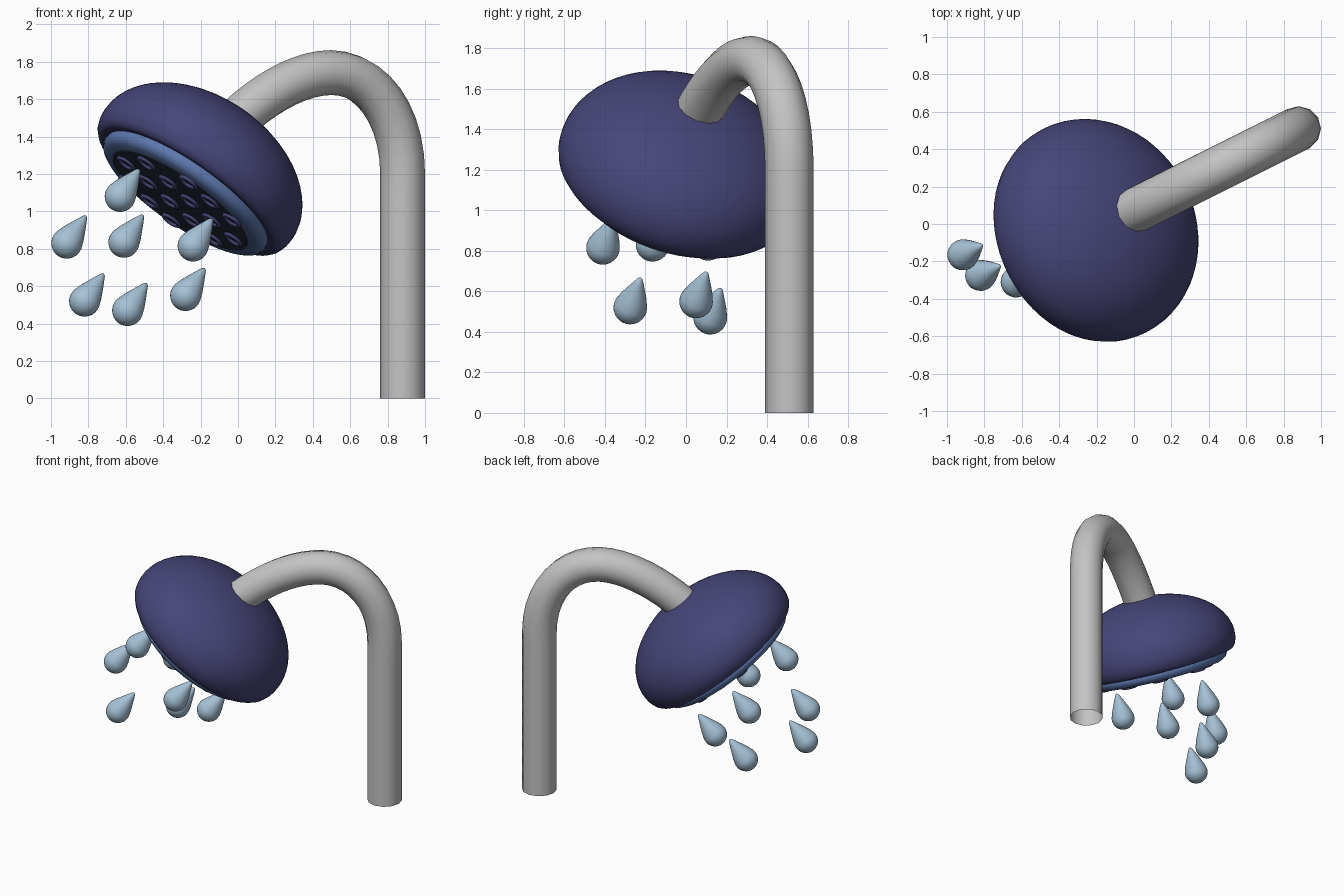
import bpy
import bmesh
import math
from mathutils import Vector

if "Cube" in bpy.data.objects:
    bpy.data.objects.remove(bpy.data.objects["Cube"], do_unlink=True)


def material(name, rgb):
    mat = bpy.data.materials.new(name)
    mat.use_nodes = True
    mat.diffuse_color = (*rgb, 1)
    mat.node_tree.nodes["Principled BSDF"].inputs["Base Color"].default_value = (*rgb, 1)
    return mat


NAVY = material("navy", (0.062, 0.06, 0.19))
BLUE = material("mid blue", (0.11, 0.19, 0.43))
SLATE = material("dark slate", (0.03, 0.045, 0.07))
GREY = material("light grey", (0.55, 0.55, 0.55))
WATER = material("water blue", (0.38, 0.54, 0.68))

YAW = math.atan(0.5)
TILT = (0, math.radians(38), YAW)
HEAD = Vector((-0.21, -0.035, 1.2))


def smooth(obj, angle=50):
    bpy.ops.object.select_all(action="DESELECT")
    obj.select_set(True)
    bpy.context.view_layer.objects.active = obj
    bpy.ops.object.shade_smooth_by_angle(angle=math.radians(angle))


def lathe(name, profile, mat, location, segments):
    """Spin an (r, z) profile about the tilted shower axis."""
    bm = bmesh.new()
    verts = [bm.verts.new((r, 0, z)) for r, z in profile]
    edges = [bm.edges.new(pair) for pair in zip(verts, verts[1:])]
    bmesh.ops.spin(bm, geom=verts + edges, cent=(0, 0, 0), axis=(0, 0, 1),
                   angle=math.tau, steps=segments, use_merge=False)
    bmesh.ops.remove_doubles(bm, verts=bm.verts, dist=0.0005)
    bmesh.ops.recalc_face_normals(bm, faces=bm.faces)
    mesh = bpy.data.meshes.new(name)
    bm.to_mesh(mesh)
    bm.free()
    mesh.materials.append(mat)
    obj = bpy.data.objects.new(name, mesh)
    bpy.context.collection.objects.link(obj)
    obj.location = location
    obj.rotation_euler = TILT
    smooth(obj)
    return obj


# Domed shell with a rounded lip
dome = [(0.61 * math.sin(a), 0.40 * math.cos(a))
        for a in (i * math.pi / 32 for i in range(17))]
lip = [(0.607, -0.04), (0.592, -0.085), (0.57, -0.11), (0.545, -0.115), (0.48, -0.1)]
lathe("shower_head", dome + lip, NAVY, HEAD, 64)

# Collar below the shell and the spray plate it holds
lathe("collar", [(0.48, -0.08), (0.515, -0.11), (0.518, -0.135), (0.505, -0.16),
                 (0.48, -0.175), (0.43, -0.18), (0.42, -0.17)], BLUE, HEAD, 64)
lathe("spray_plate", [(0.435, -0.17), (0.43, -0.182), (0, -0.182)], SLATE, HEAD, 64)

# Nozzle rings in rows across the plate
shell = bpy.data.objects["shower_head"]
bpy.context.view_layer.update()
for row in range(-2, 3):
    columns = (-0.12, 0.12) if abs(row) == 2 else (-0.36, -0.12, 0.12, 0.36)
    for column in columns:
        spot = shell.matrix_world @ Vector((row * 0.165, column, -0.184))
        bpy.ops.mesh.primitive_torus_add(location=spot, rotation=TILT, major_radius=0.047,
                                         minor_radius=0.013, major_segments=20, minor_segments=8)
        ring = bpy.context.object
        ring.name = "nozzle_ring"
        ring.data.materials.append(NAVY)
        smooth(ring, 80)

# Bent pipe: (point, incoming handle, outgoing handle) as (x, z) in its upright plane
path = [((0.88, 0), (0.88, -0.1), (0.88, 0.4)),
        ((0.88, 1.2), (0.88, 0.8), (0.88, 1.52)),
        ((0.5, 1.742), (0.71, 1.742), (0.31, 1.742)),
        ((-0.05, 1.45), (0.1, 1.6), (-0.1, 1.4))]


def on_plane(p):
    return (p[0], 0.07 + 0.5 * p[0], p[1])


curve = bpy.data.curves.new("pipe", "CURVE")
curve.dimensions = "3D"
curve.bevel_depth = 0.12
curve.bevel_resolution = 4
curve.resolution_u = 10
spline = curve.splines.new("BEZIER")
spline.bezier_points.add(len(path) - 1)
for bp, (point, before, after) in zip(spline.bezier_points, path):
    bp.handle_left_type = bp.handle_right_type = "FREE"
    bp.co = on_plane(point)
    bp.handle_left = on_plane(before)
    bp.handle_right = on_plane(after)
curve.materials.append(GREY)
pipe = bpy.data.objects.new("pipe", curve)
bpy.context.collection.objects.link(pipe)
bpy.ops.object.select_all(action="DESELECT")
pipe.select_set(True)
bpy.context.view_layer.objects.active = pipe
bpy.ops.object.convert(target="MESH")
smooth(bpy.context.object)

# Falling water drops, pointed back toward the head
drop = [(0.083 * math.sin(a), -0.083 * math.cos(a)) for a in (i * math.pi / 16 for i in range(10))]
drop += [(0.067, 0.06), (0.047, 0.105), (0.026, 0.15), (0.012, 0.178), (0, 0.187)]
for spot in [(-0.915, -0.165, 0.83), (-0.63, -0.31, 1.08), (-0.61, 0.11, 0.835),
             (-0.24, -0.41, 0.815), (-0.82, -0.275, 0.52), (-0.59, 0.12, 0.47),
             (-0.28, 0.05, 0.55)]:
    lathe("water_drop", drop, WATER, spot, 24)
